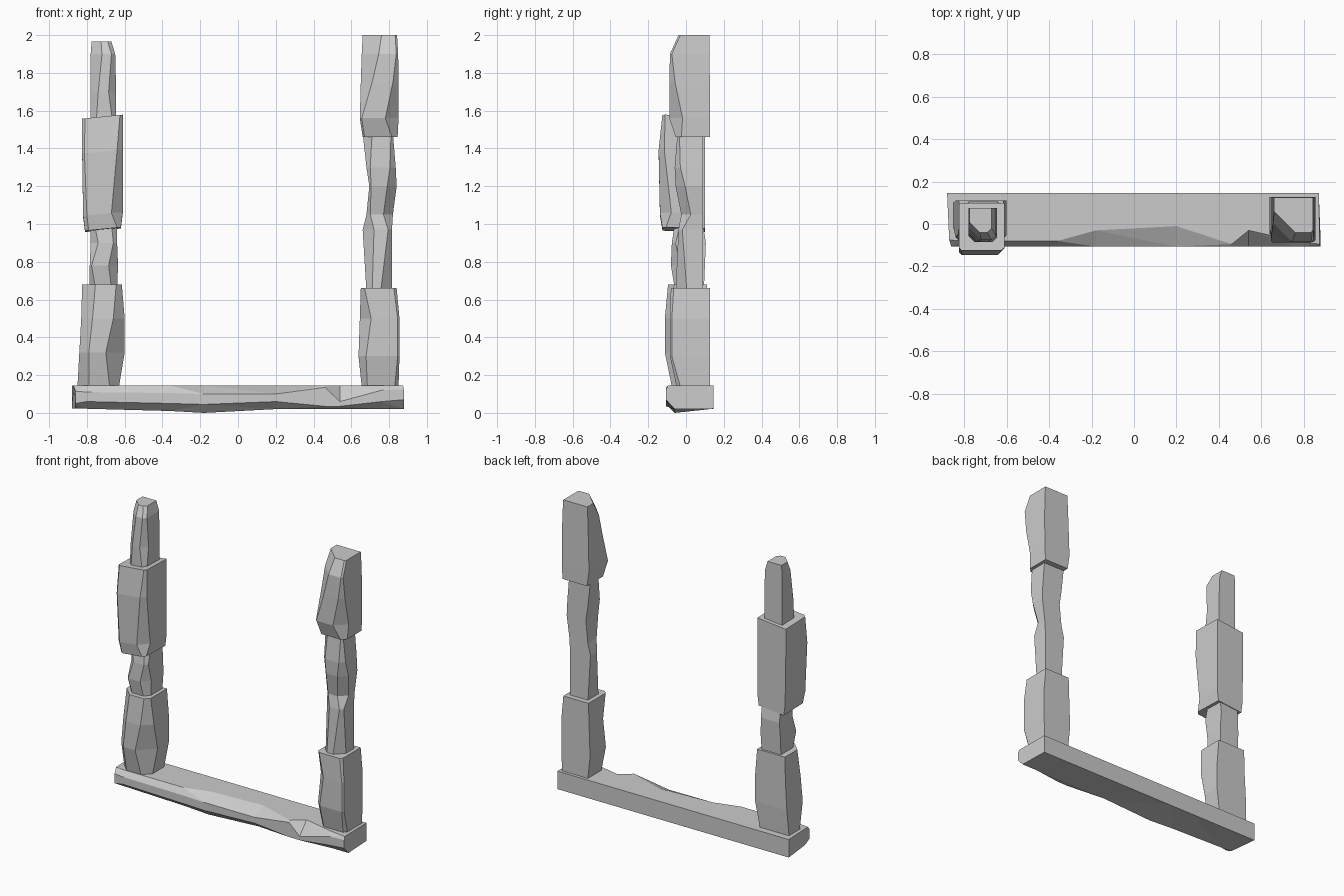
import bpy, bmesh


def loft(name, sections):
    """Skin a chain of equal-length point loops into a closed, flat-faced solid."""
    bm = bmesh.new()
    loops = [[bm.verts.new(p) for p in s] for s in sections]
    n = len(loops[0])
    for a, b in zip(loops, loops[1:]):
        for i in range(n):
            j = (i + 1) % n
            bm.faces.new((a[i], a[j], b[j], b[i]))
    bm.faces.new(loops[0][::-1])
    bm.faces.new(loops[-1])
    bmesh.ops.recalc_face_normals(bm, faces=bm.faces)
    bmesh.ops.triangulate(bm, faces=[f for f in bm.faces if len(f.verts) == 4])
    mesh = bpy.data.meshes.new(name)
    bm.to_mesh(mesh)
    bm.free()
    ob = bpy.data.objects.new(name, mesh)
    bpy.context.collection.objects.link(ob)


def stone(name, rings, tilt=(0, 0)):
    """Upright block; ring = z, x0, x1, y0, y1, left and right front corner cuts."""
    sections = []
    for z, x0, x1, y0, y1, l, r in rings:
        cx, cy = (x0 + x1) / 2, (y0 + y1) / 2
        pts = [(x0, y1), (x0, y0 + l), (x0 + l, y0),
               (x1 - r, y0), (x1, y0 + r), (x1, y1)]
        sections.append([(x, y, z + tilt[0] * (x - cx) + tilt[1] * (y - cy))
                         for x, y in pts])
    loft(name, sections)


# Threshold slab: x, front shift in x, top edge y, top edge z of front, lower front z, bottom z
slab = [
    (-0.88, 0.02, -0.075, 0.115, 0.05, 0.025),
    (-0.80, 0.00, -0.08, 0.11, 0.06, 0.022),
    (-0.36, 0.00, -0.08, 0.105, 0.05, 0.010),
    (-0.18, 0.00, -0.03, 0.10, 0.045, 0.000),
    (0.20, 0.00, -0.01, 0.10, 0.06, 0.020),
    (0.46, 0.00, -0.095, 0.135, 0.035, 0.020),
    (0.54, 0.00, -0.03, 0.06, 0.035, 0.020),
    (0.76, 0.00, -0.08, 0.12, 0.06, 0.020),
    (0.87, 0.008, -0.095, 0.125, 0.07, 0.020),
]
loft("threshold", [
    [(x, 0.146, 0.022), (x, 0.146, 0.145), (x + d / 2, yt, 0.145),
     (x + d, -0.106, zu), (x + d, -0.106, zl), (x + d, -0.06, zb)]
    for x, d, yt, zu, zl, zb in slab])

# Left post, bottom to top
stone("left_base", [
    (0.14, -0.85, -0.63, -0.075, 0.10, 0.06, 0.05),
    (0.32, -0.84, -0.60, -0.112, 0.11, 0.05, 0.10),
    (0.50, -0.83, -0.60, -0.112, 0.11, 0.06, 0.06),
    (0.68, -0.825, -0.615, -0.095, 0.11, 0.07, 0.03)])
stone("left_neck", [
    (0.66, -0.785, -0.64, -0.06, 0.095, 0.03, 0.03),
    (0.78, -0.785, -0.635, -0.08, 0.10, 0.01, 0.05),
    (0.90, -0.78, -0.64, -0.075, 0.105, 0.04, 0.02),
    (1.00, -0.78, -0.64, -0.06, 0.09, 0.02, 0.03)])
stone("left_block", [
    (0.97, -0.81, -0.62, -0.125, 0.10, 0.02, 0.02),
    (1.05, -0.82, -0.61, -0.138, 0.10, 0.02, 0.06),
    (1.38, -0.825, -0.61, -0.145, 0.10, 0.012, 0.03),
    (1.565, -0.825, -0.61, -0.125, 0.10, 0.015, 0.015)], tilt=(0.1, -0.03))
stone("left_tip", [
    (1.55, -0.78, -0.645, -0.085, 0.075, 0.03, 0.02),
    (1.70, -0.78, -0.645, -0.085, 0.075, 0.04, 0.04),
    (1.90, -0.78, -0.65, -0.075, 0.075, 0.06, 0.02),
    (1.965, -0.775, -0.67, -0.04, 0.075, 0.05, 0.02)])

# Right post, bottom to top
stone("right_base", [
    (0.14, 0.655, 0.85, -0.05, 0.126, 0.03, 0.02),
    (0.30, 0.638, 0.855, -0.085, 0.126, 0.04, 0.01),
    (0.50, 0.645, 0.855, -0.085, 0.126, 0.06, 0.01),
    (0.66, 0.65, 0.84, -0.08, 0.126, 0.02, 0.015)])
stone("right_neck", [
    (0.64, 0.68, 0.815, -0.055, 0.09, 0.03, 0.06),
    (0.97, 0.66, 0.815, -0.04, 0.09, 0.06, 0.02),
    (1.05, 0.68, 0.82, -0.025, 0.09, 0.02, 0.05),
    (1.20, 0.695, 0.84, -0.055, 0.09, 0.01, 0.05),
    (1.30, 0.68, 0.835, -0.06, 0.09, 0.02, 0.03),
    (1.48, 0.66, 0.82, -0.045, 0.09, 0.05, 0.01)])
stone("right_cap", [
    (1.46, 0.66, 0.845, -0.055, 0.128, 0.01, 0.03),
    (1.56, 0.645, 0.85, -0.088, 0.128, 0.01, 0.07),
    (1.75, 0.65, 0.85, -0.088, 0.126, 0.06, 0.03),
    (1.90, 0.655, 0.848, -0.085, 0.125, 0.09, 0.01),
    (2.00, 0.66, 0.842, -0.04, 0.124, 0.10, 0.01)])
